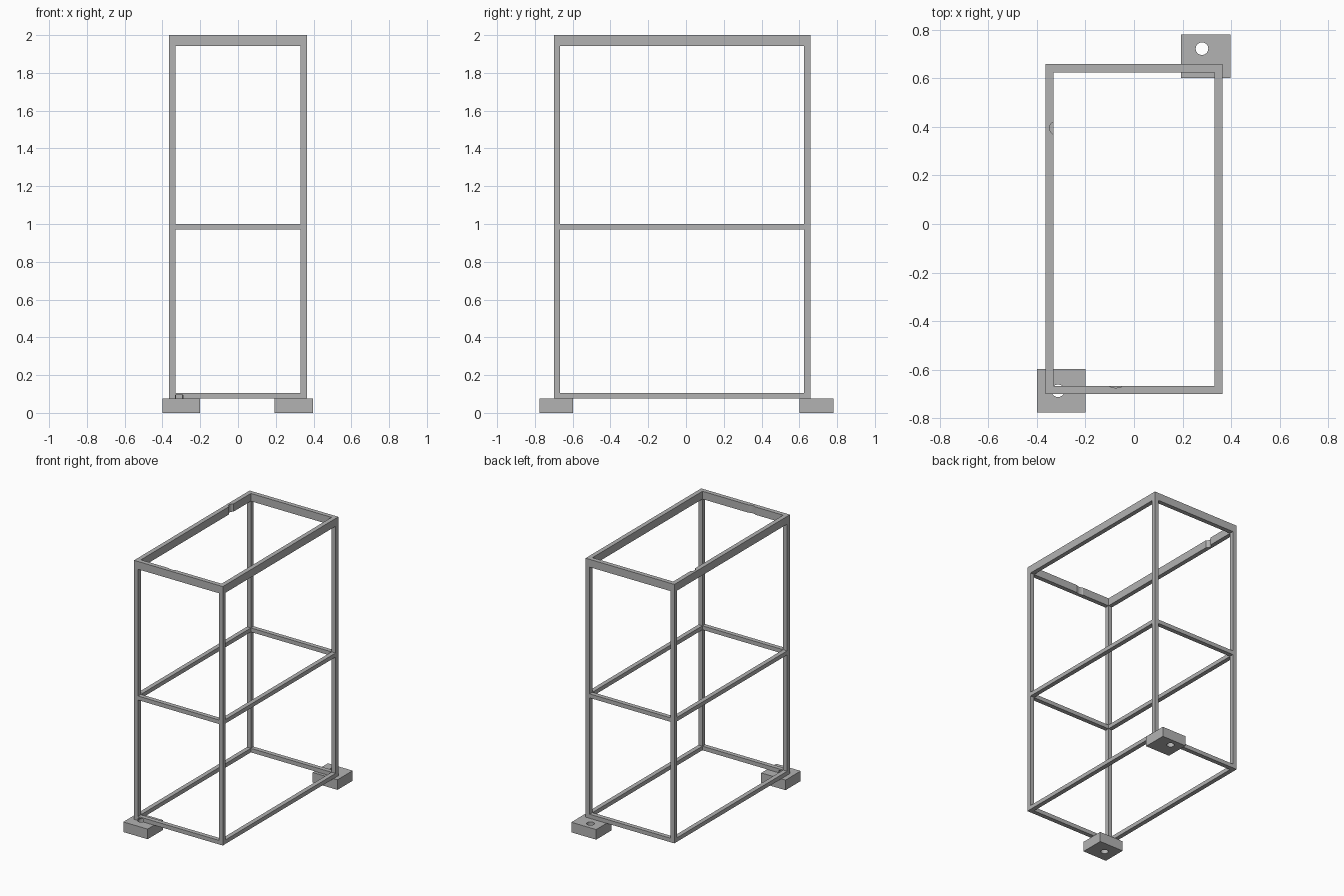
import bpy
import bmesh
from mathutils import Matrix, Vector

cube = bpy.data.objects.get("Cube")
if cube:
    bpy.data.objects.remove(cube, do_unlink=True)

GREY = (0.45, 0.45, 0.45, 1.0)
steel = bpy.data.materials.new("grey steel")
steel.use_nodes = True
steel.diffuse_color = GREY
steel.node_tree.nodes["Principled BSDF"].inputs["Base Color"].default_value = GREY

# Outer limits of the frame and thickness of its bars
X0, X1, Y0, Y1 = -0.365, 0.365, -0.70, 0.658
T = 0.033
FLOOR, TOP = 0.075, 2.0


def finish(name, bm):
    mesh = bpy.data.meshes.new(name)
    bm.to_mesh(mesh)
    bm.free()
    mesh.materials.append(steel)
    obj = bpy.data.objects.new(name, mesh)
    bpy.context.scene.collection.objects.link(obj)
    return obj


def box(name, low, high):
    low, high = Vector(low), Vector(high)
    bm = bmesh.new()
    matrix = Matrix.Translation((low + high) / 2) @ Matrix.Diagonal((high - low).to_4d())
    bmesh.ops.create_cube(bm, size=1, matrix=matrix)
    return finish(name, bm)


def drill(name, x, y, radius, z0, z1, targets):
    """Cut a round vertical hole or groove into the targets."""
    bm = bmesh.new()
    bmesh.ops.create_cone(bm, cap_ends=True, segments=32, radius1=radius,
                          radius2=radius, depth=z1 - z0,
                          matrix=Matrix.Translation((x, y, (z0 + z1) / 2)))
    cutter = finish(name, bm)
    cutter.hide_render = True
    cutter.hide_viewport = True
    cutter.display_type = 'WIRE'
    for target in targets:
        mod = target.modifiers.new(name, 'BOOLEAN')
        mod.operation = 'DIFFERENCE'
        mod.solver = 'EXACT'
        mod.object = cutter


def rail_ring(level, z0, z1):
    """Four rails between the corner posts."""
    a, b, c, d = X0 + T, X1 - T, Y0 + T, Y1 - T
    return {
        "front": box(level + "_front_rail", (a, Y0, z0), (b, c, z1)),
        "back": box(level + "_back_rail", (a, d, z0), (b, Y1, z1)),
        "right": box(level + "_right_rail", (X0, c, z0), (a, d, z1)),
        "left": box(level + "_left_rail", (b, c, z0), (X1, d, z1)),
    }


# Corner posts
for side, x in (("right", X0), ("left", X1 - T)):
    for end, y in (("front", Y0), ("back", Y1 - T)):
        box(f"{end}_{side}_post", (x, y, FLOOR), (x + T, y + T, TOP))

# Rails at three heights, deepest at the top
bottom = rail_ring("bottom", FLOOR, 0.105)
middle = rail_ring("middle", 0.97, 1.0)
top = rail_ring("top", 1.942, TOP)

# Foot blocks at two opposite corners
front_foot = box("front_foot", (-0.40, -0.776, 0), (-0.20, -0.598, FLOOR))
back_foot = box("back_foot", (0.193, 0.602, 0), (0.397, 0.78, FLOOR))

# Bolt holes; the front one also bites into the rail above
drill("front_bolt_hole", -0.313, -0.687, 0.026, -0.1, 0.095,
      [front_foot, bottom["front"]])
drill("back_bolt_hole", 0.28, 0.722, 0.026, -0.1, 0.2, [back_foot])

# Shallow grooves on the inner faces of two top rails
drill("side_groove", X0 + T + 0.012, 0.395, 0.028, 1.9, 2.1, [top["right"]])
drill("front_groove", -0.075, Y0 + T + 0.05, 0.058, 1.9, 2.1, [top["front"]])
